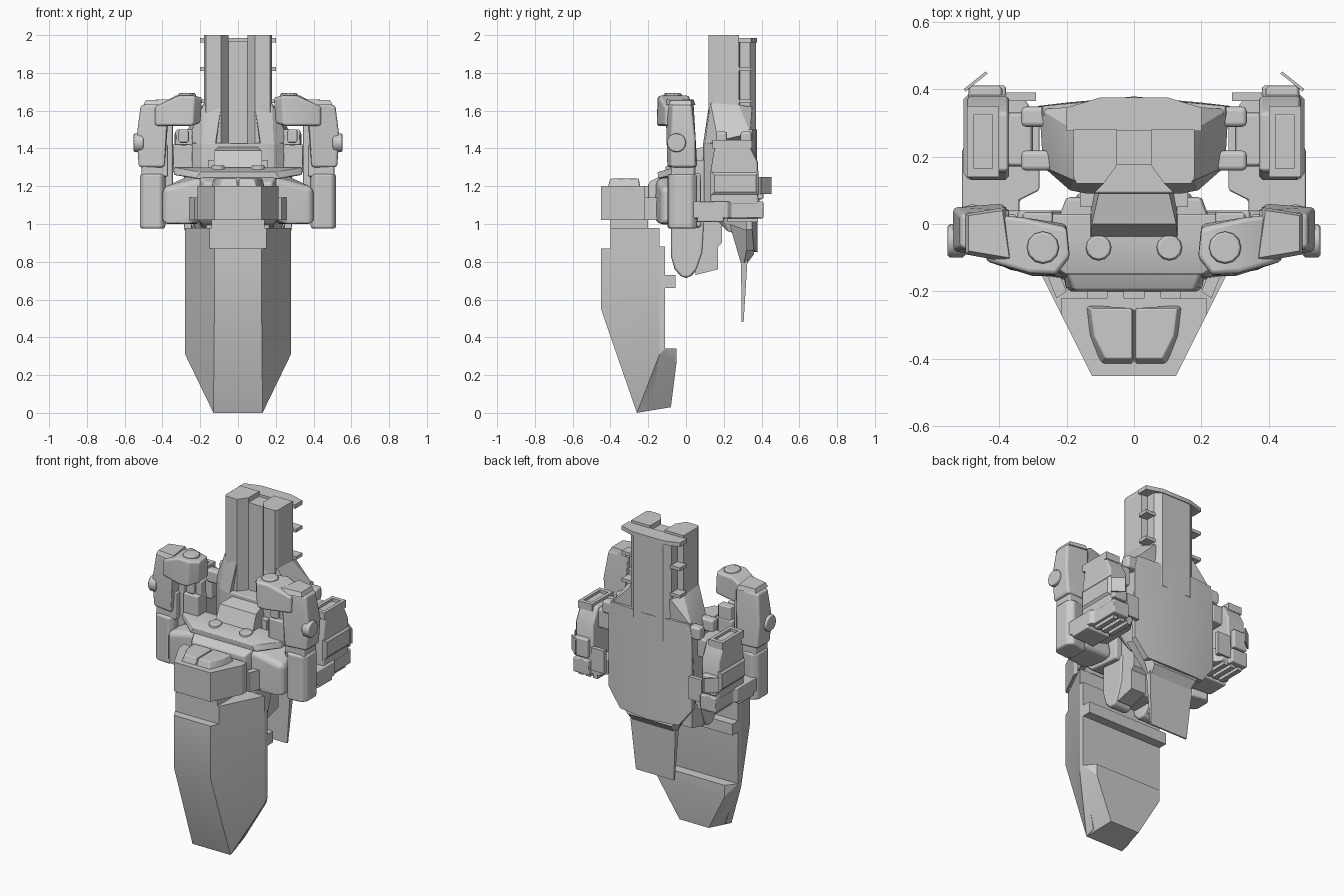
import bpy, bmesh, math
from itertools import product


def finish(name, bm, bevel=0.0, pair=False, seg=1):
    bmesh.ops.recalc_face_normals(bm, faces=bm.faces)
    for f in bm.faces:
        f.smooth = True
    for e in bm.edges:  # smooth only across shallow edges
        e.smooth = e.calc_face_angle(3.0) < math.radians(26)
    me = bpy.data.meshes.new(name)
    bm.to_mesh(me)
    bm.free()
    ob = bpy.data.objects.new(name, me)
    bpy.context.collection.objects.link(ob)
    if bevel:
        b = ob.modifiers.new("bevel", 'BEVEL')
        b.width, b.segments = bevel, seg
        b.limit_method, b.angle_limit = 'ANGLE', math.radians(35)
        b.harden_normals = True
    if pair:
        m = ob.modifiers.new("mirror", 'MIRROR')
        m.use_mirror_merge = False
    return ob


def hull(name, pts, sym=False, **kw):
    """Convex solid; sym adds the points mirrored in x."""
    bm = bmesh.new()
    for p in set(pts) | ({(-x, y, z) for x, y, z in pts} if sym else set()):
        bm.verts.new(p)
    r = bmesh.ops.convex_hull(bm, input=bm.verts)
    junk = {g for g in r["geom_interior"] + r["geom_unused"] if isinstance(g, bmesh.types.BMVert)}
    bmesh.ops.delete(bm, geom=list(junk), context='VERTS')
    bmesh.ops.dissolve_limit(bm, angle_limit=0.02, verts=bm.verts, edges=bm.edges)
    return finish(name, bm, **kw)


def box(name, x, y, z, **kw):
    return hull(name, list(product(x, y, z)), **kw)


def prism(name, prof, lo, hi, axis='X', **kw):
    """Extrude a profile: (y, z) along X or (x, y) along Z."""
    bm = bmesh.new()
    put = (lambda a, b, t: (t, a, b)) if axis == 'X' else (lambda a, b, t: (a, b, t))
    f = bm.faces.new([bm.verts.new(put(a, b, lo)) for a, b in prof])
    r = bmesh.ops.extrude_face_region(bm, geom=[f])
    for v in r["geom"]:
        if isinstance(v, bmesh.types.BMVert):
            v.co["XYZ".index(axis)] = hi
    return finish(name, bm, **kw)


def disc(name, c, r, lo, hi, axis='Z', n=16, **kw):
    ring = [(c[0] + r * math.cos(2 * math.pi * i / n), c[1] + r * math.sin(2 * math.pi * i / n)) for i in range(n)]
    return prism(name, ring, lo, hi, axis, **kw)


# Long front prow shield with a stepped top and a back heel
hull("prow_shield", [(.125, -.45, .87), (.125, -.45, .55), (.28, -.14, .87), (.28, -.14, .31), (.28, -.11, .87),
                     (.28, -.11, .34), (.13, -.26, 0), (.13, -.2, .02)], sym=True)
hull("prow_top", [(x, y, z) for x, y in ((.15, -.4), (.28, -.14)) for z in (.86, .98)], sym=True)
hull("prow_heel", [(.28, -.14, .31), (.28, -.11, .34), (.13, -.26, 0), (.23, -.05, .34), (.23, -.05, .27),
                   (.1, -.08, .03)], sym=True)
prism("prow_back_rib", [(-.14, .88), (-.11, .88), (-.11, .73), (-.055, .73), (-.055, .66), (-.14, .66)], -.28, .28)
box("prow_neck", (-.14, .14), (-.4, -.2), (.95, 1.03))

# Box above the prow with its two roof panels
hull("prow_head", [(x, y, z) for x, y in ((.125, -.45), (.215, -.27), (.215, -.22)) for z in (1.02, 1.2)], sym=True)
hull("prow_roof", [(.005, -.25, 1.24), (.005, -.4, 1.24), (.085, -.4, 1.24), (.12, -.33, 1.24), (.13, -.25, 1.24),
                   (.0, -.25, 1.18), (.0, -.42, 1.18), (.1, -.42, 1.18), (.135, -.33, 1.18), (.145, -.24, 1.18)],
     pair=True, bevel=.006)
box("prow_link", (.03, .08), (-.25, -.12), (1.12, 1.2), pair=True)
hull("prow_brace", [(x, y, z) for x, y in ((.2, -.2), (.23, -.22), (.27, -.12), (.24, -.1)) for z in (1.02, 1.14)],
     pair=True)

# Central chest with sloping side wings and round hatches
hull("chest", [(.2, -.2, 1.06), (.18, -.2, 1.22), (.21, -.12, 1.26), (.24, -.02, 1.27), (.2, .08, 1.27),
               (.2, .08, .98), (.2, -.14, 1.0)], sym=True, bevel=.012)
hull("chest_wing", [(.18, -.17, 1.05), (.18, -.16, 1.25), (.4, -.13, 1.0), (.4, -.13, 1.19), (.4, .04, 1.0),
                    (.4, .04, 1.19), (.25, .04, 1.26), (.18, .04, 1.0), (.24, -.15, 1.0)], pair=True, bevel=.03, seg=3)
hull("collar_bar", [(.22, -.15, 1.24), (.2, -.15, 1.275), (.34, -.06, 1.26), (.34, -.06, 1.3), (.34, .03, 1.26),
                    (.34, .03, 1.3)], sym=True, bevel=.006)
disc("chest_hatch", (.105, -.07), .038, 1.28, 1.31, n=12, pair=True, bevel=.008)
hull("chest_tongue", [(.13, -.05, 1.27), (.13, -.04, 1.25), (.125, 0, 1.39), (.1, .11, 1.41), (.13, .11, 1.25)], sym=True)
box("collar_block", (.24, .345), (-.05, .04), (1.27, 1.42), pair=True, bevel=.008)
box("collar_cap", (.24, .33), (-.02, .035), (1.41, 1.5), pair=True, bevel=.008)
box("collar_window", (.26, .315), (-.065, -.03), (1.43, 1.5), pair=True, bevel=.01)
box("spine_link", (-.16, .16), (.05, .2), (1.0, 1.34))

# Underside hips
prism("hip", [(-.08, 1.02), (-.08, .83), (-.06, .76), (-.02, .715), (.02, .715), (.06, .76), (.09, .85), (.1, 1.02)],
      .04, .17, pair=True, bevel=.015)
box("hip_core", (-.05, .05), (-.05, .13), (.78, 1.02), bevel=.01)
prism("hip_back", [(.05, 1.02), (.19, 1.02), (.19, .9), (.17, .88), (.17, .76), (.05, .73)], .06, .16, pair=True)

# Side pods, lower and upper, with a waist between
kw = dict(pair=True, bevel=.014, seg=2)
plan = [(.385, -.07), (.41, -.1), (.5, -.09), (.52, -.06), (.52, .03), (.49, .06), (.385, .04)]
prism("pod_lower", plan, .975, 1.265, 'Z', **kw)
box("pod_waist", (.37, .51), (-.08, .045), (1.25, 1.42), pair=True, bevel=.01)
hull("pod_upper", [(.37, -.09, 1.54), (.37, .03, 1.54), (.39, -.1, 1.3), (.39, .06, 1.3), (.525, -.08, 1.3),
                   (.537, -.08, 1.46), (.515, -.07, 1.63), (.525, .05, 1.3), (.537, .05, 1.46), (.515, .03, 1.63),
                   (.37, -.11, 1.64), (.37, .04, 1.64)], **kw)
hull("pod_top_plate", [(.36, -.115, 1.63), (.38, .05, 1.63), (.5, -.09, 1.63), (.5, .03, 1.63),
                       (.37, -.1, 1.66), (.39, .04, 1.66), (.49, -.08, 1.655), (.49, .025, 1.655)], pair=True)
disc("pod_disc", (-.05, 1.43), .05, .5, .553, 'X', pair=True, bevel=.008)

# Shoulder arms bridging inward over the pods
hull("shoulder", [(.2, -.1, 1.53), (.19, -.1, 1.67), (.24, -.155, 1.52), (.23, -.15, 1.68), (.3, -.155, 1.52),
                  (.31, -.145, 1.68), (.44, -.11, 1.52), (.44, -.11, 1.62), (.44, .03, 1.52), (.44, .03, 1.62),
                  (.2, -.01, 1.67), (.2, 0, 1.54), (.33, .02, 1.68)], **kw)
disc("shoulder_hatch", (.27, -.07), .048, 1.65, 1.693, n=12, pair=True, bevel=.008)
box("shoulder_strut", (.345, .41), (-.04, .03), (1.16, 1.56), pair=True, bevel=.01)

# Tall tower with a front groove and narrower back, braced by rungs
half = [(.05, .175), (.09, .12), (.17, .12), (.18, .14), (.18, .28), (.14, .285), (.14, .34), (.1, .37)]
prism("tower", half + [(-x, y) for x, y in reversed(half)], 1.36, 1.97, 'Z')
prism("tower_cap", half[:5] + [(.05, .28)], 1.96, 2.0, 'Z', pair=True)
hull("tower_back_cap", [(x, y, z) for x, y in ((.2, .275), (.2, .345), (.1, .375)) for z in (1.96, 1.985)], sym=True)
for i, z in enumerate((1.81, 1.64)):
    box("tower_rung_%d" % i, (.1, .2), (.28, .345), (z, z + .02), pair=True)
hull("tower_flare", [(.09, .12, 1.62), (.18, .13, 1.64), (.18, .28, 1.63), (.14, .35, 1.62), (.09, .34, 1.62),
                     (.12, .09, 1.42), (.19, .1, 1.42), (.27, .17, 1.44), (.28, .34, 1.48), (.09, .34, 1.42)], pair=True)

# Backpack body, armour plate and tail flap
hull("pack_body", [(x, y, z) for x, y in ((.14, .09), (.19, .1), (.27, .17), (.27, .35)) for z in (1.1, 1.43)]
     + [(.22, .22, .96), (.22, .35, .92)], sym=True, bevel=.008)
hull("pack_plate", [(0, .375, 1.5), (.27, .35, 1.5), (.285, .35, 1.42), (.285, .35, .97), (.2, .36, .86),
                    (0, .378, .85), (.27, .32, 1.5), (.285, .32, .97), (.2, .32, .86)], sym=True)
hull("tail_root", [(.25, .34, .96), (.25, .23, 1.0), (.15, .36, .84), (.135, .33, .81), (.135, .3, .76)], sym=True)
hull("tail_flap", [(.16, .33, .88), (.16, .29, .88), (.135, .32, .76), (.13, .305, .48), (.13, .295, .48)], sym=True)

# Side thruster wings hung from round hinges
for y in (.19, .32):
    box("hinge_%d" % (y * 100), (.24, .335), (y - .032, y + .028), (1.41, 1.49), pair=True, bevel=.015, seg=2)
box("hinge_arm", (.3, .4), (.17, .33), (1.3, 1.42), pair=True, bevel=.012)
prism("wing_beam", [(.34, .0), (.51, .03), (.51, .22), (.49, .24), (.49, .41), (.38, .41), (.38, .38), (.33, .38),
                    (.28, .3), (.28, .1), (.34, .07)], 1.03, 1.12, 'Z', pair=True, bevel=.006)
prism("wing_body", [(.13, 1.1), (.13, 1.28), (.155, 1.43), (.33, 1.43), (.38, 1.33), (.385, 1.1)], .37, .495,
      pair=True, bevel=.012)
hull("wing_cheek", [(.49, .13, 1.15), (.49, .13, 1.28), (.505, .15, 1.17), (.505, .15, 1.26), (.505, .37, 1.17),
                    (.505, .37, 1.26), (.49, .385, 1.15), (.49, .385, 1.28)], pair=True)
for n, x, y in (("in", (.4, .42), (.14, .35)), ("out", (.475, .495), (.14, .35)),
                ("front", (.41, .485), (.14, .165)), ("back", (.41, .485), (.325, .35))):
    box("wing_slot_" + n, x, y, (1.4, 1.445), pair=True)
box("wing_nozzle", (.39, .49), (.37, .41), (1.13, 1.25), pair=True, bevel=.01)
box("wing_back_strip", (.29, .38), (.365, .39), (1.06, 1.2), pair=True)
for i in range(3):
    box("wing_vent_%d" % i, (.34 + i * .05, .37 + i * .05), (.22, .38), (1.01, 1.04), pair=True)
prism("wing_fin", [(.505, .40), (.44, .452), (.434, .446), (.5, .393)], 1.16, 1.25, 'Z', pair=True)
hull("wing_front_step", [(x, y, z) for x, y in ((.34, .05), (.51, .06), (.51, .2), (.34, .2)) for z in (1.01, 1.11)],
     pair=True, bevel=.008)
